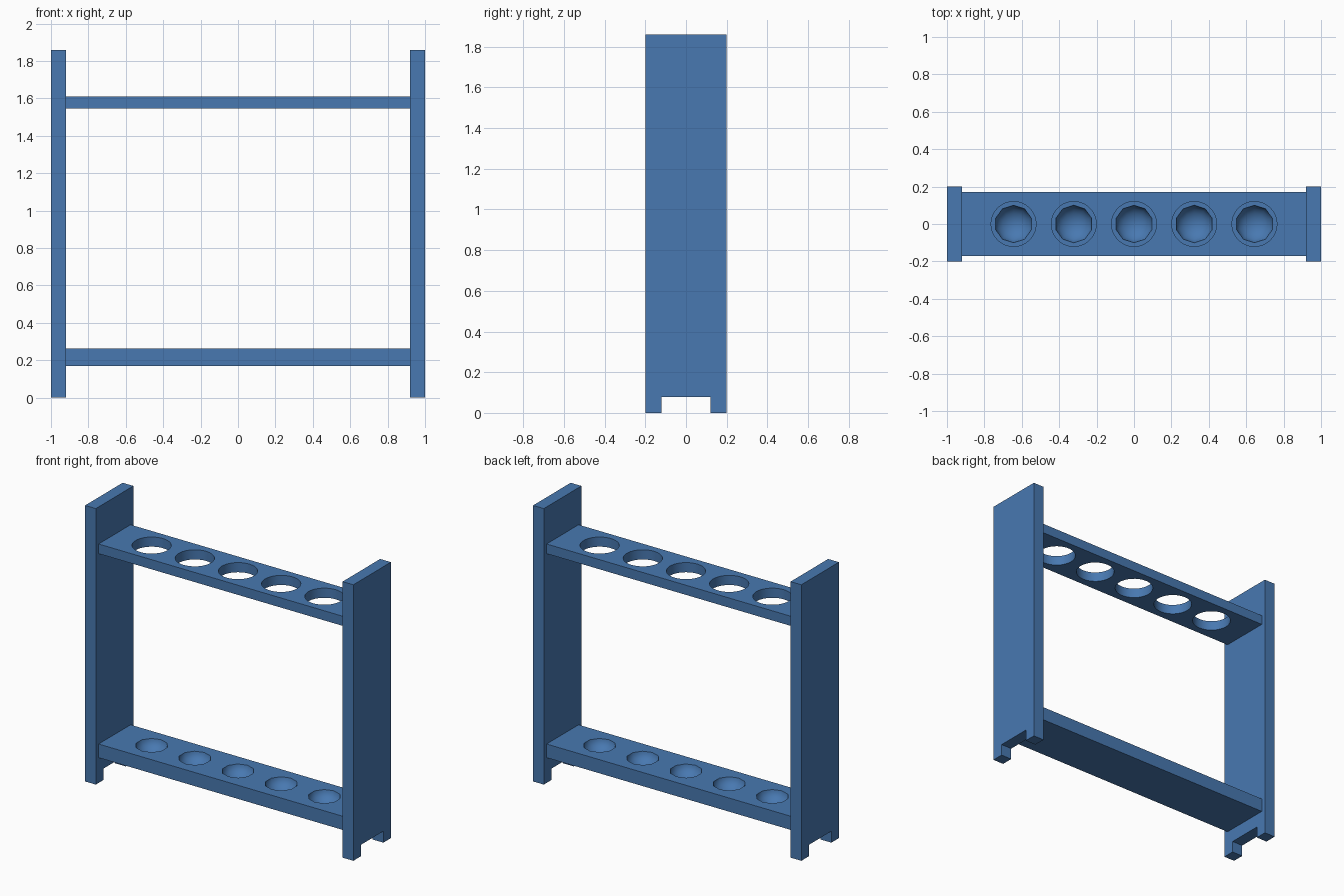
import bpy, bmesh, math
from mathutils import Matrix

if "Cube" in bpy.data.objects:
    bpy.data.objects.remove(bpy.data.objects["Cube"])

blue = bpy.data.materials.new("steel_blue")
blue.diffuse_color = (0.065, 0.19, 0.44, 1)
blue.use_nodes = True
blue.node_tree.nodes["Principled BSDF"].inputs["Base Color"].default_value = blue.diffuse_color
XS = [i * 0.322 for i in range(-2, 3)]


def make(name, bm):
    bmesh.ops.recalc_face_normals(bm, faces=bm.faces)
    me = bpy.data.meshes.new(name)
    bm.to_mesh(me)
    bm.free()
    me.materials.append(blue)
    ob = bpy.data.objects.new(name, me)
    bpy.context.collection.objects.link(ob)
    return ob


def side(name, x0, x1):
    # Upright board with a notch cut between its two feet
    prof = [(-.2, 0), (-.12, 0), (-.12, .077), (.12, .077),
            (.12, 0), (.2, 0), (.2, 1.86), (-.2, 1.86)]
    bm = bmesh.new()
    f = bm.faces.new([bm.verts.new((x0, y, z)) for y, z in prof])
    r = bmesh.ops.extrude_face_region(bm, geom=[f])
    vs = [v for v in r["geom"] if isinstance(v, bmesh.types.BMVert)]
    bmesh.ops.translate(bm, verts=vs, vec=(x1 - x0, 0, 0))
    return make(name, bm)


def shelf(name, z0, z1, add_cutter):
    bm = bmesh.new()
    bmesh.ops.create_cube(bm, size=1, matrix=Matrix.Translation((0, 0, (z0 + z1) / 2))
                          @ Matrix.Diagonal((1.84, .34, z1 - z0, 1)))
    ob = make(name, bm)
    # Five cutters in one mesh, subtracted from the board
    cb = bmesh.new()
    for x in XS:
        add_cutter(cb, x)
    cut = make(name + "_cutter", cb)
    cut.hide_render = True
    m = ob.modifiers.new("holes", 'BOOLEAN')
    m.operation, m.solver, m.object = 'DIFFERENCE', 'EXACT', cut
    bpy.context.view_layer.objects.active = ob
    bpy.ops.object.select_all(action='DESELECT')
    ob.select_set(True)
    bpy.ops.object.modifier_apply(modifier=m.name)
    bpy.data.objects.remove(cut)
    bpy.ops.object.shade_smooth_by_angle(angle=math.radians(45))
    return ob


def round_hole(bm, x):
    bmesh.ops.create_cone(bm, cap_ends=True, segments=40, radius1=.12, radius2=.12,
                          depth=.3, matrix=Matrix.Translation((x, 0, 1.577)))


def bowl(bm, x):
    bmesh.ops.create_uvsphere(bm, u_segments=10, v_segments=10, radius=1,
                              matrix=Matrix.Translation((x, 0, .27))
                              @ Matrix.Diagonal((.102, .102, .08, 1)))


side("left_side", -1, -.92)
side("right_side", .92, 1)
shelf("top_shelf", 1.545, 1.61, round_hole)
shelf("bottom_shelf", .17, .262, bowl)
